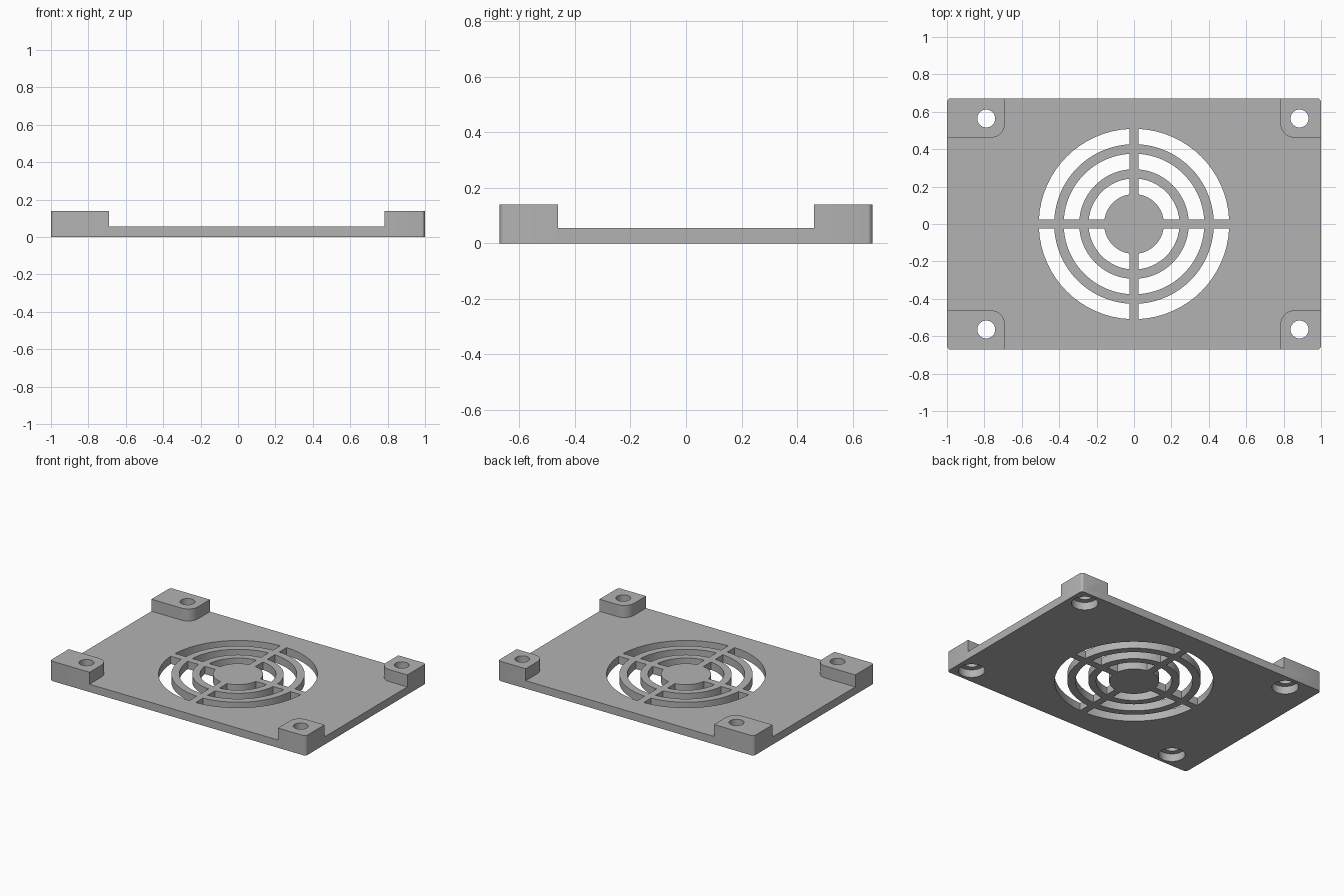
import bpy, bmesh
from math import pi, sin, cos, asin

if "Cube" in bpy.data.objects:
    bpy.data.objects.remove(bpy.data.objects["Cube"])

# Main dimensions
HX, HY = 1.0, 0.672
PLATE_TOP, PAD_TOP = 0.055, 0.14
CORNER, PAD_ROUND = 0.02, 0.075
SPOKE = 0.025

grey = bpy.data.materials.new("plain grey")
grey.use_nodes = True
grey.diffuse_color = (0.45, 0.45, 0.45, 1)
grey.node_tree.nodes["Principled BSDF"].inputs["Base Color"].default_value = (0.45, 0.45, 0.45, 1)


def prism(name, outline, z0, z1):
    """Extrude a counter-clockwise outline from z0 to z1."""
    bm = bmesh.new()
    face = bm.faces.new([bm.verts.new((x, y, z0)) for x, y in outline])
    top = bmesh.ops.extrude_face_region(bm, geom=[face])["geom"]
    bmesh.ops.translate(bm, vec=(0, 0, z1 - z0),
                        verts=[v for v in top if isinstance(v, bmesh.types.BMVert)])
    bmesh.ops.recalc_face_normals(bm, faces=bm.faces)
    mesh = bpy.data.meshes.new(name)
    bm.to_mesh(mesh)
    bm.free()
    mesh.materials.append(grey)
    ob = bpy.data.objects.new(name, mesh)
    bpy.context.collection.objects.link(ob)
    return ob


def arc(r, a0, a1, steps, cx=0, cy=0):
    return [(cx + r * cos(a0 + (a1 - a0) * i / steps),
             cy + r * sin(a0 + (a1 - a0) * i / steps)) for i in range(steps + 1)]


def circle(r, cx, cy, steps=32):
    return arc(r, 0, 2 * pi, steps, cx, cy)[:-1]


def rounded_rect(x0, x1, y0, y1, radii):
    """Rectangle with one radius per corner, keyed by its (x, y) sides."""
    pts = []
    for i, (sx, sy) in enumerate([(1, 1), (-1, 1), (-1, -1), (1, -1)]):
        r = radii.get((sx, sy), 0)
        x, y = (x1 if sx > 0 else x0), (y1 if sy > 0 else y0)
        if r:
            pts += arc(r, i * pi / 2, (i + 1) * pi / 2, 3 if r == CORNER else 8,
                       x - sx * r, y - sy * r)
        else:
            pts.append((x, y))
    return pts


def combine(target, tool, operation):
    mod = target.modifiers.new("join", "BOOLEAN")
    mod.operation, mod.solver, mod.object = operation, "EXACT", tool
    bpy.context.view_layer.objects.active = target
    bpy.ops.object.modifier_apply(modifier=mod.name)
    bpy.data.objects.remove(tool)


# Base plate with softened corners
corners = [(sx, sy) for sx in (-1, 1) for sy in (-1, 1)]
plate = prism("fan_cover_plate",
              rounded_rect(-HX, HX, -HY, HY, {c: CORNER for c in corners}), 0, PLATE_TOP)

# Raised corner pads, wider on the right side, each with a rounded inner corner
for sx, sy in corners:
    inner_x = 0.783 if sx > 0 else -0.69
    xs = sorted((inner_x, sx * HX))
    ys = sorted((sy * 0.462, sy * HY))
    radii = {(sx, sy): CORNER, (-sx, -sy): PAD_ROUND}
    combine(plate, prism("corner_pad", rounded_rect(*xs, *ys, radii), 0, PAD_TOP), "UNION")

# Screw holes with wider recesses underneath
for sx, sy in corners:
    x, y = (0.885 if sx > 0 else -0.79), sy * 0.564
    combine(plate, prism("screw_hole", circle(0.048, x, y), -0.1, 0.3), "DIFFERENCE")
    combine(plate, prism("screw_recess", circle(0.085, x, y), -0.1, 0.055), "DIFFERENCE")

# Grille: three rings of quarter slots separated by straight spokes
for r0, r1 in [(0.16, 0.243), (0.293, 0.376), (0.427, 0.509)]:
    a0, a1 = asin(SPOKE / r0), asin(SPOKE / r1)
    for q in range(4):
        base = q * pi / 2
        slot = arc(r1, base + a1, base + pi / 2 - a1, 16)
        slot += arc(r0, base + pi / 2 - a0, base + a0, 16)
        combine(plate, prism("grille_slot", slot, -0.1, 0.3), "DIFFERENCE")

# Smooth the curved walls, keep hard edges
bpy.ops.object.select_all(action="DESELECT")
plate.select_set(True)
bpy.context.view_layer.objects.active = plate
bpy.ops.object.shade_smooth_by_angle(angle=pi / 9)
